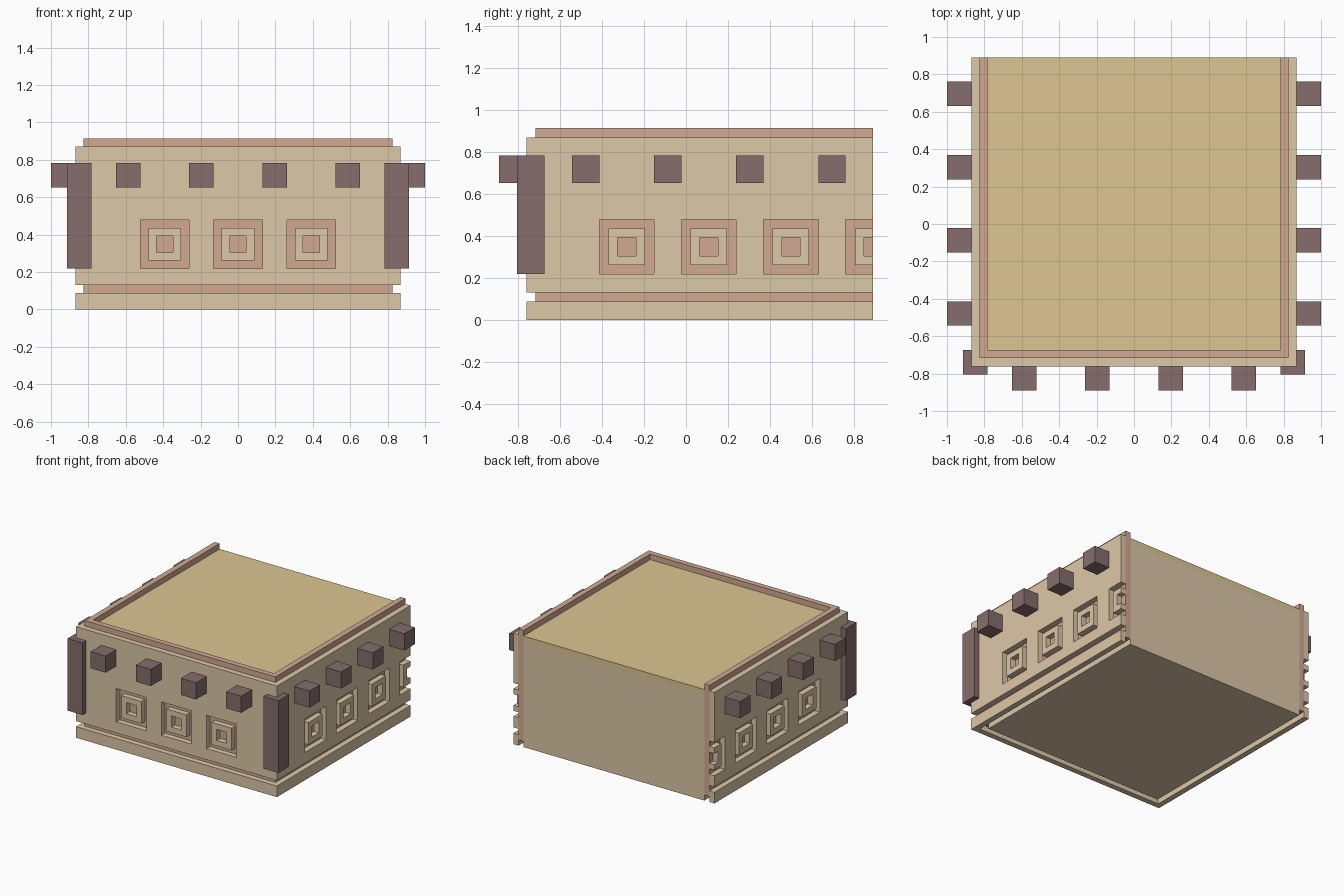
import bpy, bmesh

if "Cube" in bpy.data.objects:
    bpy.data.objects.remove(bpy.data.objects["Cube"])

U = 1 / 23          # modular block size; all dimensions below are in blocks
BACK = 20.5         # open rear plane where the walls end


def material(name, rgb):
    m = bpy.data.materials.new(name)
    m.diffuse_color = (*rgb, 1)
    m.use_nodes = True
    m.node_tree.nodes["Principled BSDF"].inputs["Base Color"].default_value = m.diffuse_color
    return m


SAND = material("sandstone", (0.72, 0.58, 0.39))
CLAY = material("red_clay", (0.64, 0.40, 0.29))
WOOD = material("dark_wood", (0.24, 0.155, 0.145))
ROOF = material("straw_roof", (0.72, 0.56, 0.29))


def finish(name, bm, mat):
    bmesh.ops.recalc_face_normals(bm, faces=bm.faces)
    bmesh.ops.scale(bm, vec=(U, U, U), verts=bm.verts)
    me = bpy.data.meshes.new(name)
    bm.to_mesh(me)
    bm.free()
    ob = bpy.data.objects.new(name, me)
    bpy.context.collection.objects.link(ob)
    if mat:
        me.materials.append(mat)
    return ob


def add_prism(bm, base, direction):
    face = bm.faces.new([bm.verts.new(p) for p in base])
    new = bmesh.ops.extrude_face_region(bm, geom=[face], use_keep_orig=True)["geom"]
    verts = [g for g in new if isinstance(g, bmesh.types.BMVert)]
    bmesh.ops.translate(bm, vec=direction, verts=verts)


def add_box(bm, x0, x1, y0, y1, z0, z1):
    add_prism(bm, [(x0, y0, z0), (x1, y0, z0), (x1, y1, z0), (x0, y1, z0)],
              (0, 0, z1 - z0))


def boxes(name, mat, items):
    bm = bmesh.new()
    for b in items:
        add_box(bm, *b)
    return finish(name, bm, mat)


def u_wall(name, mat, half, front, z0, z1):
    # one-block-thick wall around the front and both sides
    bm = bmesh.new()
    i = half - 1
    add_prism(bm, [(-half, BACK, z0), (-half, front, z0), (half, front, z0), (half, BACK, z0),
                   (i, BACK, z0), (i, front + 1, z0), (-i, front + 1, z0), (-i, BACK, z0)],
              (0, 0, z1 - z0))
    return finish(name, bm, mat)


# Layered walls: the gap between base and wall exposes the clay band
u_wall("base_course", SAND, 20, -17.5, 0, 2)
wall = u_wall("outer_wall", SAND, 20, -17.5, 3, 20)
u_wall("clay_lining", CLAY, 19, -16.5, 1, 21)

# Inner block and roof
boxes("inner_block", SAND, [(-18, 18, -15.5, BACK, 0, 19)])
boxes("flat_roof", ROOF, [(-18, 18, -15.5, BACK, 19, 20)])

# Square recesses cut through the outer wall
FRONT = (-9, 0, 9)
SIDE = [BACK - 9 * k for k in range(4)]
cutter = boxes("recess_cutter", None,
               [(x - 3, x + 3, -18.5, -16, 5, 11) for x in FRONT] +
               [(-22, 22, y - 3, y + 3, 5, 11) for y in SIDE])
cutter.hide_render = True
cutter.hide_viewport = True
mod = wall.modifiers.new("recesses", "BOOLEAN")
mod.operation = "DIFFERENCE"
mod.solver = "EXACT"
mod.object = cutter

# Raised square frames inside the recesses, each made of mirrored C halves
HALF = [(0, -2), (-2, -2), (-2, 2), (0, 2), (0, 1), (-1, 1), (-1, -1), (0, -1)]
bm = bmesh.new()
for x in FRONT:
    for s in (-1, 1):
        add_prism(bm, [(x + s * a, -17.5, 8 + b) for a, b in HALF], (0, 1, 0))
finish("front_frames", bm, SAND)
bm = bmesh.new()
for side in (-1, 1):
    for y in SIDE:
        for s in ((1,) if y == BACK else (-1, 1)):
            add_prism(bm, [(side * 20, y + s * a, 8 + b) for a, b in HALF], (-side, 0, 0))
finish("side_frames", bm, SAND)

# Protruding beam ends
for i, x in enumerate((-13.5, -4.5, 4.5, 13.5)):
    boxes(f"front_beam_{i + 1}", WOOD, [(x - 1.5, x + 1.5, -20.5, -17.5, 15, 18)])
for name, x in (("left", -23), ("right", 20)):
    for i in range(4):
        y = BACK - 4.5 - 9 * i
        boxes(f"{name}_beam_{i + 1}", WOOD, [(x, x + 3, y - 1.5, y + 1.5, 15, 18)])

# Corner posts
for name, x in (("left", -21), ("right", 18)):
    boxes(f"{name}_corner_post", WOOD, [(x, x + 3, -18.5, -15.5, 5, 18)])
